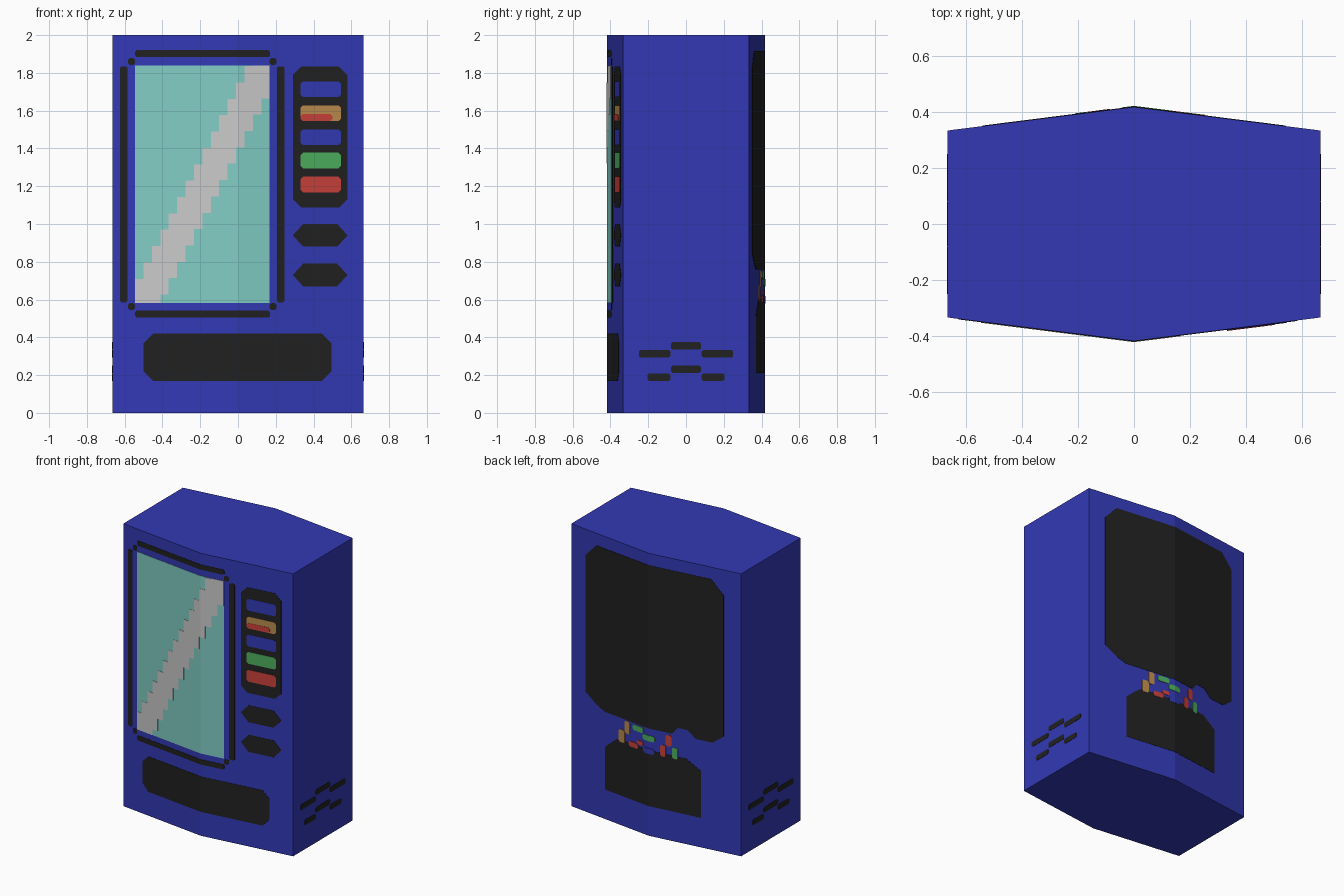
import bpy, bmesh

if "Cube" in bpy.data.objects:
    bpy.data.objects.remove(bpy.data.objects["Cube"])

W, YS, YC, H = 0.665, 0.333, 0.417, 2.0   # half width, side depth, centre depth, height


def material(name, rgb):
    m = bpy.data.materials.new(name)
    lin = [((c / 255 + 0.055) / 1.055) ** 2.4 if c > 10 else c / 255 / 12.92 for c in rgb]
    m.diffuse_color = (*lin, 1)
    m.use_nodes = True
    m.node_tree.nodes["Principled BSDF"].inputs["Base Color"].default_value = m.diffuse_color
    return m


BLUE = material("cabinet_blue", (51, 57, 181))
BLACK = material("black", (33, 33, 33))
TEAL = material("glass_teal", (129, 204, 196))
GREY = material("glare_grey", (202, 202, 202))
RED = material("red", (200, 64, 58))
GREEN = material("green", (76, 175, 94))
TAN = material("tan", (186, 138, 76))


def finish(bm, name, mat):
    bmesh.ops.recalc_face_normals(bm, faces=bm.faces[:])
    me = bpy.data.meshes.new(name)
    bm.to_mesh(me)
    bm.free()
    me.materials.append(mat)
    ob = bpy.data.objects.new(name, me)
    bpy.context.collection.objects.link(ob)
    return ob


def extrude(bm, vec):
    r = bmesh.ops.extrude_face_region(bm, geom=bm.faces[:])
    bmesh.ops.translate(bm, vec=vec, verts=[e for e in r["geom"] if isinstance(e, bmesh.types.BMVert)])


def plate(name, polys, mat, side="front", layer=1):
    """Thin plate(s) from (u, z) outlines, laid on a cabinet side and bent at its centre."""
    bm = bmesh.new()
    for p in polys:
        bm.faces.new([bm.verts.new((u, 0, z)) for u, z in p])
    bmesh.ops.bisect_plane(bm, geom=bm.verts[:] + bm.edges[:] + bm.faces[:],
                           plane_co=(0, 0, 0), plane_no=(1, 0, 0))
    extrude(bm, (0, 0.002 * layer, 0))
    for v in bm.verts:
        u, d, z = v.co
        y = YC - (YC - YS) * abs(u) / W + d
        v.co = {"front": (u, -y, z), "back": (u, y, z),
                "right": (W + d, u, z), "left": (-W - d, u, z)}[side]
    return finish(bm, name, mat)


def box(x0, x1, z0, z1, cx=0.0, cz=None):
    """Rectangle outline with optional cut corners."""
    cz = cx if cz is None else cz
    if not cx:
        return [(x0, z0), (x1, z0), (x1, z1), (x0, z1)]
    return [(x0 + cx, z0), (x1 - cx, z0), (x1, z0 + cz), (x1, z1 - cz),
            (x1 - cx, z1), (x0 + cx, z1), (x0, z1 - cz), (x0, z0 + cz)]


# Cabinet: six-sided prism
bm = bmesh.new()
bm.faces.new([bm.verts.new((x, y, 0)) for x, y in
              [(-W, -YS), (0, -YC), (W, -YS), (W, YS), (0, YC), (-W, YS)]])
extrude(bm, (0, 0, H))
finish(bm, "cabinet", BLUE)

# Display window with stepped glare stripe
GX0, GX1, GZ0, GZ1 = -0.545, 0.168, 0.583, 1.84
plate("window_glass", [box(GX0, GX1, GZ0, GZ1)], TEAL)
n, rise = 16, 0.0866
step = (GX1 - GX0) / n
plate("window_glare", [box(GX0 + k * step, GX0 + (k + 1) * step,
                           max(GZ0, GZ0 + (k - 2.5) * rise),
                           min(GZ1, 0.71 + k * rise)) for k in range(n)], GREY, layer=2)

# Window frame: four bars and four corner dots
c = 0.008
frame = [box(-0.545, 0.17, z, z + 0.036, c) for z in (0.505, 1.884)]
frame += [box(x, x + 0.04, 0.585, 1.835, c) for x in (-0.625, 0.206)]
frame += [box(x, x + 0.036, z, z + 0.036, c) for x in (-0.582, 0.168) for z in (0.545, 1.842)]
plate("window_frame", frame, BLACK)

# Button panel and buttons
plate("button_panel", [box(0.29, 0.58, 1.087, 1.833, 0.045)], BLACK)
for i, (z, mat) in enumerate([(1.672, BLUE), (1.545, TAN), (1.418, BLUE), (1.295, GREEN), (1.168, RED)]):
    plate(f"button_{i + 1}", [box(0.332, 0.544, z, z + 0.083, 0.012)], mat, layer=2)
plate("button_2_stripe", [box(0.332, 0.5, 1.545, 1.583, 0.012)], RED, layer=3)

# Coin slots and collection tray
for i, z in enumerate((0.88, 0.67)):
    plate(f"coin_slot_{i + 1}", [[(0.29, z + 0.06), (0.345, z), (0.525, z), (0.58, z + 0.06),
                                  (0.525, z + 0.12), (0.345, z + 0.12)]], BLACK)
plate("collection_tray", [box(-0.5, 0.495, 0.17, 0.42, 0.05)], BLACK)

# Side vents
vents = [box(-0.08, 0.08, z, z + 0.038, c) for z in (0.212, 0.336)]
for s in (-1, 1):
    for end, z in ((0.205, 0.17), (0.25, 0.294)):
        vents.append(box(*sorted((s * 0.082, s * end)), z, z + 0.038, c))
for side in ("left", "right"):
    plate(f"{side}_vents", [vents_poly for vents_poly in vents], BLACK, side)

# Back panels
plate("back_upper_panel", [[(-0.54, 0.82), (-0.46, 0.76), (-0.34, 0.76), (-0.28, 0.81), (-0.21, 0.81),
                            (-0.17, 0.76), (0.38, 0.76), (0.45, 0.79), (0.54, 0.85), (0.54, 1.82),
                            (0.45, 1.915), (-0.45, 1.915), (-0.54, 1.82)]], BLACK, "back")
plate("back_lower_panel", [[(-0.376, 0.21), (0.376, 0.21), (0.376, 0.51), (0.31, 0.57),
                            (0.26, 0.605), (-0.27, 0.605), (-0.31, 0.58), (-0.376, 0.54)]], BLACK, "back")

# Loose wires between the back panels
wires = {
    "tan_wire": (TAN, [(0.16, 0.205, 0.665, 0.755), (0.205, 0.255, 0.59, 0.68)]),
    "green_wires": (GREEN, [(0.045, 0.135, 0.71, 0.75), (-0.045, 0.05, 0.67, 0.71),
                            (-0.21, -0.17, 0.585, 0.665)]),
    "red_wires": (RED, [(0.09, 0.17, 0.585, 0.622), (0.045, 0.1, 0.62, 0.65),
                        (-0.165, -0.125, 0.665, 0.745), (-0.125, -0.085, 0.585, 0.665)]),
    "blue_wire": (BLUE, [(-0.04, 0.045, 0.58, 0.62)]),
}
for name, (mat, rects) in wires.items():
    plate(name, [box(*r, 0.01) for r in rects], mat, "back", 2)
